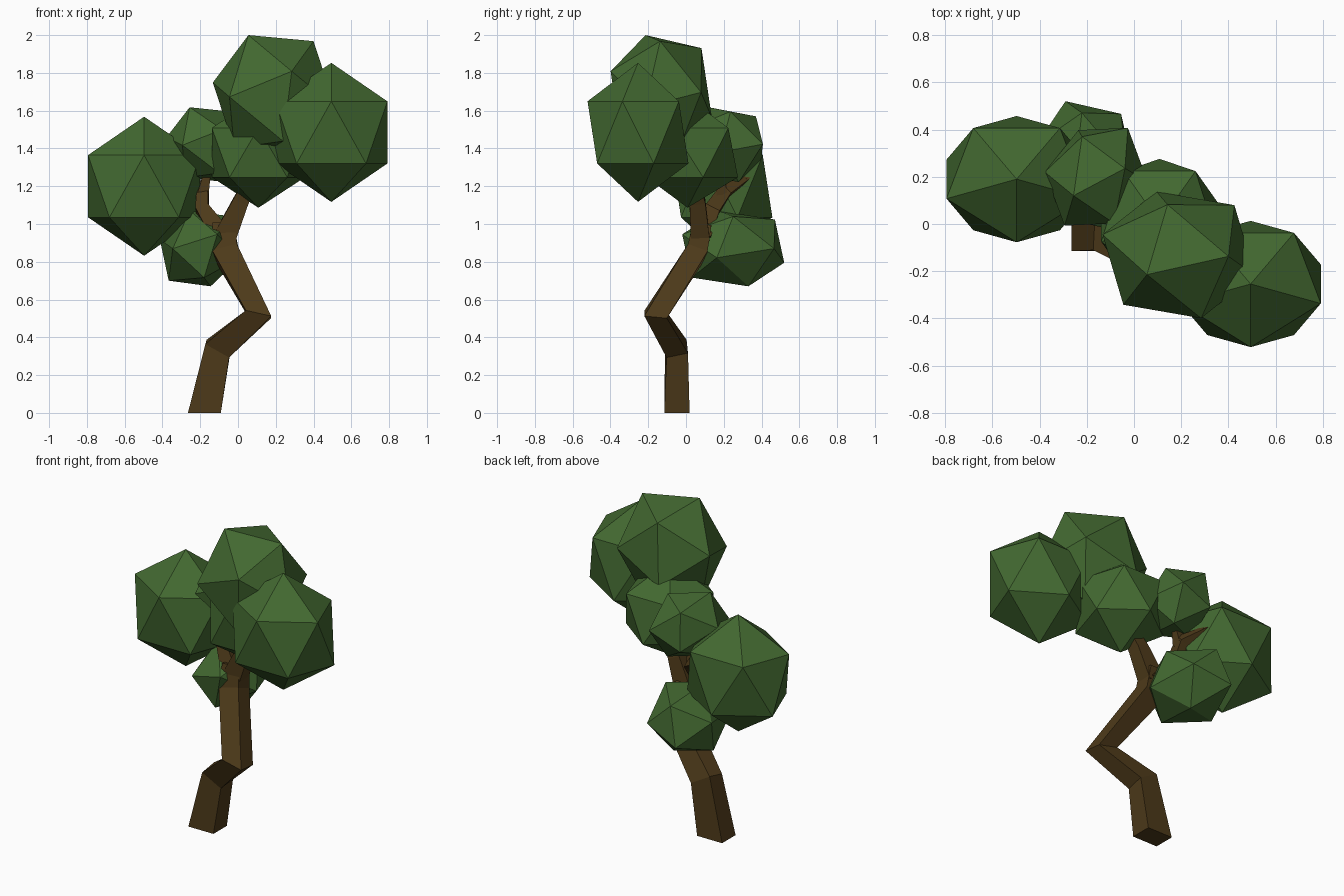
import bpy, bmesh
from mathutils import Matrix, Vector

if "Cube" in bpy.data.objects:
    bpy.data.objects.remove(bpy.data.objects["Cube"])


def material(name, color):
    m = bpy.data.materials.new(name)
    m.diffuse_color = color
    m.use_nodes = True
    m.node_tree.nodes["Principled BSDF"].inputs["Base Color"].default_value = m.diffuse_color
    return m


leaf = material("leaf", (0.055, 0.14, 0.03, 1))
bark = material("bark", (0.075, 0.042, 0.010, 1))


def finish(bm, name, mat):
    bmesh.ops.recalc_face_normals(bm, faces=bm.faces)
    me = bpy.data.meshes.new(name)
    bm.to_mesh(me)
    bm.free()
    me.materials.append(mat)
    ob = bpy.data.objects.new(name, me)
    bpy.context.collection.objects.link(ob)
    return ob


def columns(vs):
    return Matrix([list(v) for v in vs]).transposed()


def clump(name, center, corners):
    """Stretched 20-sided ball, placed by the offsets of one face's corners."""
    bm = bmesh.new()
    bmesh.ops.create_icosphere(bm, subdivisions=1, radius=1)
    bm.faces.ensure_lookup_table()
    unit = columns([v.co for v in bm.faces[0].verts])
    fit = columns(corners) @ unit.inverted()
    for v in bm.verts:
        v.co = Vector(center) + fit @ v.co
    return finish(bm, name, leaf)


def upright(sx, sy, sz):
    """Face corners of an upright ball with a ring corner toward the front."""
    return [(0, 0, sz), (0, -0.894 * sy, 0.447 * sz),
            (0.851 * sx, -0.276 * sy, 0.447 * sz)]


def limb(name, path, flat_start=False):
    """Four-sided tube; each path entry is x, y, z, half width, half depth."""
    bm = bmesh.new()
    pts = [Vector(p[:3]) for p in path]
    rings = []
    for i, (p, row) in enumerate(zip(pts, path)):
        t = Vector((0, 0, 0))
        if i > 0:
            t += (p - pts[i - 1]).normalized()
        if i < len(pts) - 1:
            t += (pts[i + 1] - p).normalized()
        if i == 0 and flat_start:
            t = Vector((0, 0, 1))
        q = Vector((0, 0, 1)).rotation_difference(t)
        rings.append([bm.verts.new(p + q @ Vector((sx * row[3], sy * row[4], 0)))
                      for sx, sy in ((-1, -1), (1, -1), (1, 1), (-1, 1))])
    for a, b in zip(rings, rings[1:]):
        for k in range(4):
            n = (k + 1) % 4
            bm.faces.new((a[k], a[n], b[n], b[k]))
    bm.faces.new(rings[0])
    bm.faces.new(rings[-1])
    return finish(bm, name, bark)


# Crooked trunk, forking into two branches with small twigs
limb("trunk", [(-0.178, -0.048, 0, 0.087, 0.067),
               (-0.107, -0.05, 0.34, 0.072, 0.058),
               (0.108, -0.16, 0.522, 0.069, 0.06),
               (-0.07, 0.06, 0.86, 0.068, 0.055),
               (-0.075, 0.085, 1.0, 0.06, 0.05)], True)
limb("right_branch", [(-0.07, 0.075, 0.93, 0.06, 0.05),
                      (0.015, 0.06, 1.12, 0.042, 0.042),
                      (0.09, 0.03, 1.27, 0.03, 0.03)])
limb("left_branch", [(-0.08, 0.08, 0.92, 0.055, 0.05),
                     (-0.19, 0.14, 1.08, 0.035, 0.04),
                     (-0.185, 0.21, 1.18, 0.03, 0.035),
                     (-0.29, 0.33, 1.25, 0.018, 0.018)])
limb("back_twig", [(-0.26, 0.30, 1.23, 0.018, 0.018),
                   (-0.38, 0.35, 1.28, 0.006, 0.006)])
limb("upper_twig", [(-0.185, 0.19, 1.16, 0.03, 0.03),
                    (-0.165, 0.18, 1.26, 0.02, 0.02)])

# Leaf clumps
side = upright(0.349, 0.299, 0.368)
clump("left_leaves", (-0.497, 0.19, 1.20), side)
clump("right_leaves", (0.494, -0.254, 1.485), side)
clump("middle_leaves", (0.108, 0.008, 1.378), upright(0.29, 0.299, 0.292))
clump("top_leaves", (0.19, -0.131, 1.685),
      [(-0.135, -0.083, 0.315), (0.21, -0.006, 0.283), (-0.048, 0.213, 0.246)])
clump("back_leaves", (-0.16, 0.20, 1.42),
      [(-0.096, -0.08, 0.198), (-0.06, 0.17, 0.15), (-0.218, 0.02, 0.04)])
clump("low_leaves", (-0.20, 0.25, 0.87),
      [(0.055, 0.08, -0.20), (-0.09, 0.27, -0.075), (-0.167, 0, -0.17)])
